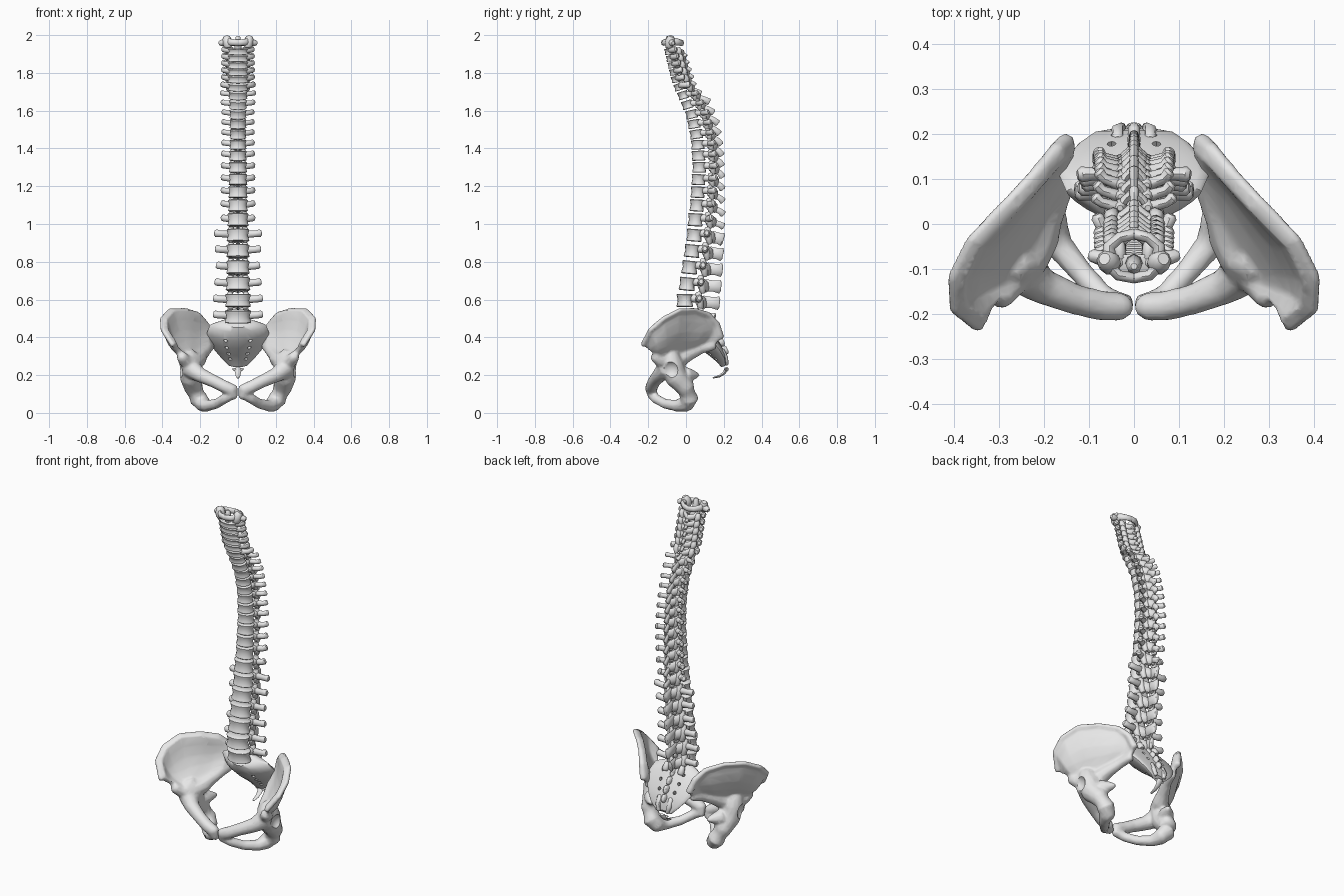
import bpy, bmesh, math
from mathutils import Vector, Matrix

if "Cube" in bpy.data.objects:
    bpy.data.objects.remove(bpy.data.objects["Cube"])

bone = bpy.data.materials.new("bone_grey")
bone.diffuse_color = (0.8, 0.8, 0.8, 1)
bone.use_nodes = True
bone.node_tree.nodes["Principled BSDF"].inputs["Base Color"].default_value = bone.diffuse_color


def finish(name, bm, angle=45):
    bmesh.ops.recalc_face_normals(bm, faces=bm.faces)
    me = bpy.data.meshes.new(name)
    bm.to_mesh(me)
    bm.free()
    me.materials.append(bone)
    ob = bpy.data.objects.new(name, me)
    bpy.context.collection.objects.link(ob)
    smooth(ob, angle)
    return ob


def smooth(ob, angle):
    bpy.ops.object.select_all(action='DESELECT')
    ob.select_set(True)
    bpy.context.view_layer.objects.active = ob
    bpy.ops.object.shade_smooth_by_angle(angle=math.radians(angle))


def apply_modifiers(ob, angle):
    dg = bpy.context.evaluated_depsgraph_get()
    me = bpy.data.meshes.new_from_object(ob.evaluated_get(dg))
    ob.modifiers.clear()
    ob.data = me
    smooth(ob, angle)


def skin(bm, rings):
    # closed loft through rings of equal point count
    vs = [[bm.verts.new(p) for p in r] for r in rings]
    n = len(vs[0])
    for a, b in zip(vs, vs[1:]):
        for i in range(n):
            j = (i + 1) % n
            bm.faces.new((a[i], a[j], b[j], b[i]))
    bm.faces.new(vs[0][::-1])
    bm.faces.new(vs[-1])


def tube(bm, pts, n=8, tall=1.0):
    # tapered bar with rounded ends through (x, y, z, radius) points
    P = [Vector(p[:3]) for p in pts]
    R = [p[3] for p in pts]
    d0, d1 = (P[0] - P[1]).normalized(), (P[-1] - P[-2]).normalized()
    P = [P[0] + d0 * R[0] * .5] + P + [P[-1] + d1 * R[-1] * .5]
    R = [R[0] * .6] + R + [R[-1] * .6]
    rings = []
    for i, (p, r) in enumerate(zip(P, R)):
        t = (P[min(i + 1, len(P) - 1)] - P[max(i - 1, 0)]).normalized()
        ref = Vector((0, 0, 1)) if abs(t.z) < .9 else Vector((0, 1, 0))
        s = t.cross(ref).normalized()
        u = s.cross(t)
        rings.append([p + s * r * math.cos(k * math.tau / n) + u * r * tall * math.sin(k * math.tau / n)
                      for k in range(n)])
    skin(bm, rings)


# z, body y, half width, half depth, transverse reach, spine tip y, tip drop, transverse setback
KEYS = [(.51, .01, .07, .05, .13, .155, .005, .07), (.595, 0, .068, .05, .13, .18, .005, .07),
        (.77, .025, .062, .048, .115, .195, .005, .065), (.94, .05, .06, .047, .125, .20, .012, .06),
        (1.025, .055, .056, .045, .085, .205, .025, .08), (1.1, .063, .052, .043, .088, .205, .035, .085),
        (1.3, .075, .048, .042, .088, .2, .04, .085), (1.45, .065, .044, .04, .086, .195, .045, .08),
        (1.58, .035, .045, .036, .085, .175, .038, .08), (1.69, -.015, .05, .032, .095, .125, .025, .07),
        (1.75, -.045, .055, .03, .085, .06, .02, .035), (1.93, -.09, .055, .028, .083, 0, .015, .03)]


def at(z):
    for a, b in zip(KEYS, KEYS[1:]):
        if z <= b[0]:
            break
    f = (z - a[0]) / (b[0] - a[0])
    return [p + (q - p) * f for p, q in zip(a, b)][1:]


def vertebra(name, z, gap, kind):
    yc, hw, hd, tw, tip, drop, back = at(z)
    slope = (at(z + .03)[0] - at(z - .03)[0]) / .06
    rot = Matrix.Rotation(-math.atan(slope) * .7, 3, 'X')
    bm = bmesh.new()
    # waisted, kidney-shaped body
    h = gap * (.8 if kind == "lumbar" else .87)
    rings = []
    for f, s in ((-.5, .9), (-.44, 1), (-.3, .96), (0, .87), (.3, .96), (.44, 1), (.5, .9)):
        ring = []
        for k in range(16):
            a = k * math.tau / 16
            y = hd * s * math.sin(a)
            if y > 0:
                y *= 1 - .3 * max(0, math.sin(a)) ** 6
            ring.append(rot @ Vector((hw * s * math.cos(a), y, f * h)) + Vector((0, yc, z)))
        rings.append(ring)
    skin(bm, rings)
    # arch, facets and transverse processes
    neck = kind == "cervical"
    yb = yc + hd
    big = gap / .085
    thick = .014 if neck else .006 + .011 * big
    lam = yb + (.035 if neck else .045)
    for s in (1, -1):
        tube(bm, [(s * hw * .55, yb - .018, z + .012 * big, thick), (s * hw * .62, yb + .015, z + .008 * big, thick)],
             tall=1.2)
        # broad sloping plate
        tube(bm, [(s * hw * .66, yb + .014, z + .006 * big, thick * .8), (s * hw * .42, lam - .012, z - .006, thick * .8),
                  (0, lam + .006, z - .016 * big, thick * .8)], tall=1.5 if neck else 2.2)
        px = s * hw * (.95 if neck else .62)
        tube(bm, [(px, yb + .016, z + gap * .45, thick * .9), (px, yb + .02, z, thick * 1.25),
                  (px * .9, yb + .028, z - gap * .48, thick * .9)])
        root = yc if neck else yb + .016
        tube(bm, [(s * hw * .6, root, z + .006, thick * 1.1), (s * (hw + tw) * .5, (root + yc + back) / 2, z + .008, thick * .9),
                  (s * (tw - .008), yc + back, z + .012, thick * 1.05)], tall=1.15)
    # spinous process
    w = .013 if kind == "lumbar" else .010
    tube(bm, [(0, lam - .005, z - drop * .3 - .005, w), (0, (lam + tip) / 2, z - drop * .6 - .008, w * .9),
              (0, tip - .008, z - drop - .01, w * 1.1)], tall={"lumbar": 2.5, "thoracic": 1.7, "cervical": 1.1}[kind])
    # peg of the second neck vertebra
    if name == "cervical_2":
        tube(bm, [(0, yc, z + .01, .02), (0, yc - .008, z + .05, .017), (0, yc - .008, z + .075, .012)])
    finish(name, bm)


ZS = [.51, .595, .682, .77, .857, .94, 1.022, 1.098, 1.168, 1.235, 1.3, 1.362, 1.42, 1.476, 1.53,
      1.582, 1.633, 1.683, 1.727, 1.767, 1.805, 1.842, 1.878, 1.914]
for i, z in enumerate(ZS):
    gap = (ZS[min(i + 1, 23)] - ZS[max(i - 1, 0)]) / (2 if 0 < i < 23 else 1)
    kind = "lumbar" if i < 6 else "thoracic" if i < 18 else "cervical"
    num = 6 - i if i < 6 else 18 - i if i < 18 else 25 - i
    vertebra(f"{kind}_{num}", z, gap, kind)

# atlas: ring with side masses and transverse processes
bm = bmesh.new()
for s in (1, -1):
    tube(bm, [(0, -.12, 1.96, .012), (s * .035, -.114, 1.962, .012), (s * .055, -.09, 1.965, .016),
              (s * .055, -.05, 1.965, .014), (s * .032, -.03, 1.96, .012), (0, -.022, 1.958, .012)], tall=1.4)
    tube(bm, [(s * .053, -.09, 1.943, .024), (s * .055, -.085, 1.965, .026), (s * .062, -.08, 1.984, .022)], 10)
    tube(bm, [(s * .055, -.08, 1.962, .02), (s * .094, -.07, 1.958, .014)], tall=1.1)
finish("atlas", bm)

# sacrum: curved shield, hollow in front, tapering to the tail
bm = bmesh.new()
rings = []
for y, z, hw, th in ((.025, .48, .085, .045), (.042, .462, .15, .056), (.075, .42, .166, .06), (.115, .375, .153, .054),
                     (.155, .33, .122, .042), (.185, .29, .088, .03), (.2, .252, .05, .016)):
    ring = []
    for k in range(24):
        a = k * math.tau / 24
        c, s = math.cos(a), math.sin(a)
        off = th * s * (1 - .4 * abs(c) ** 2)
        bow = .03 * c * c * hw / .15          # wings swing backwards
        ring.append((hw * c, y + off * .75 + bow, z + off * .65))
    rings.append(ring)
skin(bm, rings)
sacrum = finish("sacrum", bm, 50)
bm = bmesh.new()
for z, y, x in ((.42, .085, .066), (.38, .12, .06), (.34, .152, .05), (.305, .177, .042)):
    for s in (1, -1):
        tube(bm, [(s * x, y - .09, z - .09, .01), (s * x, y + .09, z + .09, .01)])
cutter = finish("sacrum_hole_cutter", bm)
cutter.hide_render = True
m = sacrum.modifiers.new("holes", 'BOOLEAN')
m.operation, m.object = 'DIFFERENCE', cutter
apply_modifiers(sacrum, 50)
cutter.hide_viewport = True

# bony ridges on the back of the sacrum
bm = bmesh.new()
for y, z in ((.125, .455), (.16, .42), (.19, .38), (.21, .335)):
    tube(bm, [(0, y - .04, z - .02, .015), (0, y + .004, z, .013)], tall=1.8)
for s in (1, -1):
    tube(bm, [(s * .05, .12, .46, .02), (s * .05, .105, .49, .015)])
    tube(bm, [(s * .036, .19, .33, .014), (s * .036, .208, .29, .015), (s * .028, .215, .258, .011)])
finish("sacrum_ridges", bm)

# tail bone
bm = bmesh.new()
tube(bm, [(0, .215, .232, .02), (0, .2, .21, .015), (0, .178, .195, .012), (0, .145, .186, .007)], tall=.55)
for s in (1, -1):
    tube(bm, [(0, .212, .228, .008), (s * .026, .21, .232, .006)])
finish("tail_bone", bm)

# hip bone: iliac blade from crest line down to the pelvic brim
CREST = [(.345, -.228, .36), (.398, -.187, .44), (.402, -.12, .497), (.36, -.035, .542), (.282, .045, .545),
         (.212, .118, .52), (.172, .162, .468), (.15, .182, .40)]
BRIM = [(.298, -.165, .30), (.285, -.14, .28), (.255, -.11, .265), (.228, -.07, .275), (.21, -.03, .285),
        (.192, .015, .31), (.162, .08, .34), (.145, .145, .355)]
bm = bmesh.new()
rows = []
for r in range(6):
    f = r / 5
    rows.append([bm.verts.new(Vector(b).lerp(Vector(c), f) + Vector((.022, .012, -.012)) * math.sin(f * math.pi) * (.4 if i > 5 or i == 0 else 1))
                 for i, (b, c) in enumerate(zip(BRIM, CREST))])
for a, b in zip(rows, rows[1:]):
    for i in range(7):
        bm.faces.new((a[i], a[i + 1], b[i + 1], b[i]))
bmesh.ops.recalc_face_normals(bm, faces=bm.faces)
bmesh.ops.solidify(bm, geom=bm.faces[:], thickness=.028)
tube(bm, [c + (r,) for c, r in zip(CREST, (.015, .014, .014, .013, .013, .016, .02, .022))])
tube(bm, [b + (r,) for b, r in zip(BRIM, (.03, .036, .042, .045, .045, .036, .028, .024))])
# socket body, sitting bone and its ramus
tube(bm, [(.262, -.085, .31, .045), (.252, -.075, .25, .065), (.248, -.05, .185, .06), (.235, 0, .13, .05),
          (.212, .018, .078, .05), (.18, 0, .043, .042)], 12)
tube(bm, [(.19, 0, .05, .044), (.165, -.05, .038, .032), (.115, -.11, .048, .027), (.07, -.16, .075, .027),
          (.026, -.182, .1, .028)])
# pubic ramus and joint
tube(bm, [(.255, -.1, .24, .055), (.2, -.14, .2, .04), (.13, -.168, .168, .034), (.07, -.182, .138, .034),
          (.026, -.184, .12, .032)], 10)
tube(bm, [(.024, -.186, .135, .024), (.024, -.175, .085, .024)])
# sciatic spine
tube(bm, [(.225, .0, .2, .045), (.205, .035, .2, .03), (.188, .062, .2, .014)])
hip = finish("hip_bones", bm)
bm = bmesh.new()
bmesh.ops.create_icosphere(bm, subdivisions=3, radius=.056, matrix=Matrix.Translation((.342, -.085, .225)))
socket = finish("hip_socket_cutter", bm)
socket.hide_render = True
m = hip.modifiers.new("fuse", 'REMESH')
m.mode, m.voxel_size, m.use_smooth_shade = 'VOXEL', .008, True
m = hip.modifiers.new("soften", 'SMOOTH')
m.iterations = 5
m = hip.modifiers.new("socket", 'BOOLEAN')
m.operation, m.object = 'DIFFERENCE', socket
m = hip.modifiers.new("facet", 'DECIMATE')
m.ratio = .25
m = hip.modifiers.new("other_side", 'MIRROR')
m.use_mirror_merge = False
apply_modifiers(hip, 50)
socket.hide_viewport = True
